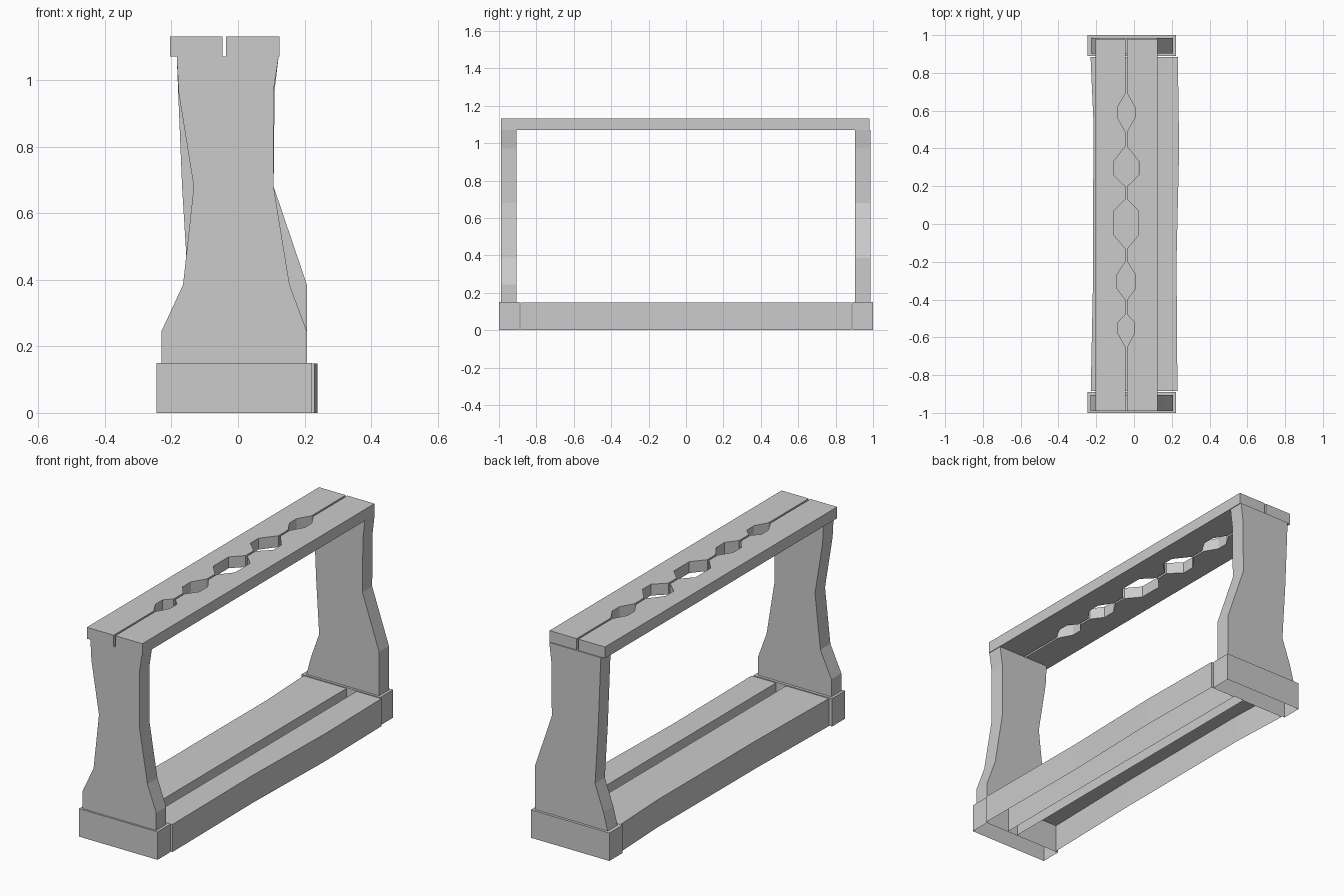
import bpy, bmesh

if "Cube" in bpy.data.objects:
    bpy.data.objects.remove(bpy.data.objects["Cube"])


def prism(name, pts, lo, hi, axis="z", open_bottom=False):
    """Extrude a flat outline from lo to hi along y or z."""
    bm = bmesh.new()

    def place(p, h):
        return (p[0], h, p[1]) if axis == "y" else (p[0], p[1], h)

    a = [bm.verts.new(place(p, lo)) for p in pts]
    b = [bm.verts.new(place(p, hi)) for p in pts]
    base = bm.faces.new(a)
    bm.faces.new(b)
    n = len(pts)
    for i in range(n):
        j = (i + 1) % n
        bm.faces.new((a[i], a[j], b[j], b[i]))
    bmesh.ops.recalc_face_normals(bm, faces=bm.faces[:])
    if open_bottom:
        bmesh.ops.delete(bm, geom=[base], context="FACES_ONLY")
    mesh = bpy.data.meshes.new(name)
    bm.to_mesh(mesh)
    bm.free()
    obj = bpy.data.objects.new(name, mesh)
    bpy.context.collection.objects.link(obj)
    return obj


# Foot blocks at both ends, hollow underneath
for side, lo, hi in (("front", -1.0, -0.89), ("back", 0.89, 1.0)):
    outline = [(-0.245, lo), (0.222, lo), (0.222, hi), (-0.245, hi)]
    prism(side + "_foot_block", outline, 0, 0.15, open_bottom=True)

# Base rails with slightly uneven outer edges and a slot between them
left_edge = [(-0.229, -0.885), (-0.217, -0.3), (-0.215, 0.55), (-0.23, 0.885)]
right_edge = [(0.23, -0.885), (0.225, -0.2), (0.239, 0.4), (0.232, 0.885)]
prism("left_base_rail", left_edge + [(0.025, 0.885), (0.025, -0.885)],
      0, 0.148, open_bottom=True)
prism("right_base_rail", right_edge + [(0.085, 0.885), (0.085, -0.885)],
      0, 0.148, open_bottom=True)

# Carved end posts
front_profile = [(-0.23, 0.15), (-0.23, 0.245), (-0.165, 0.385), (-0.133, 0.68),
                 (-0.178, 0.96), (-0.184, 1.07), (0.122, 1.07), (0.107, 0.97),
                 (0.107, 0.68), (0.115, 0.63), (0.155, 0.385), (0.207, 0.245),
                 (0.207, 0.15)]
back_profile = [(-0.225, 0.15), (-0.2, 0.245), (-0.15, 0.385), (-0.168, 0.68),
                (-0.18, 0.97), (-0.184, 1.07), (0.122, 1.07), (0.11, 0.97),
                (0.107, 0.68), (0.207, 0.385), (0.207, 0.15)]
prism("front_post", front_profile, -0.99, -0.905, axis="y")
prism("back_post", back_profile, 0.903, 0.986, axis="y")

# Top rack: two planks whose facing edges are notched into five holder holes
# each hole: start, flat start, flat end, end along y, then half width
holes = [(-0.65, -0.58, -0.52, -0.48, 0.043), (-0.40, -0.34, -0.27, -0.20, 0.05),
         (-0.13, -0.06, 0.07, 0.13, 0.064), (0.20, 0.26, 0.33, 0.41, 0.068),
         (0.49, 0.56, 0.62, 0.69, 0.045)]
Y0, Y1, MID, GAP = -0.99, 0.98, -0.041, 0.005
for side, s, outer in (("left", -1, -0.205), ("right", 1, 0.125)):
    edge = [(MID + s * GAP, Y0)]
    for y0, y1, y2, y3, w in holes:
        edge += [(MID + s * GAP, y0), (MID + s * w, y1),
                 (MID + s * w, y2), (MID + s * GAP, y3)]
    edge += [(MID + s * GAP, Y1), (outer, Y1), (outer, Y0)]
    prism(side + "_rack_plank", edge, 1.07, 1.131)
